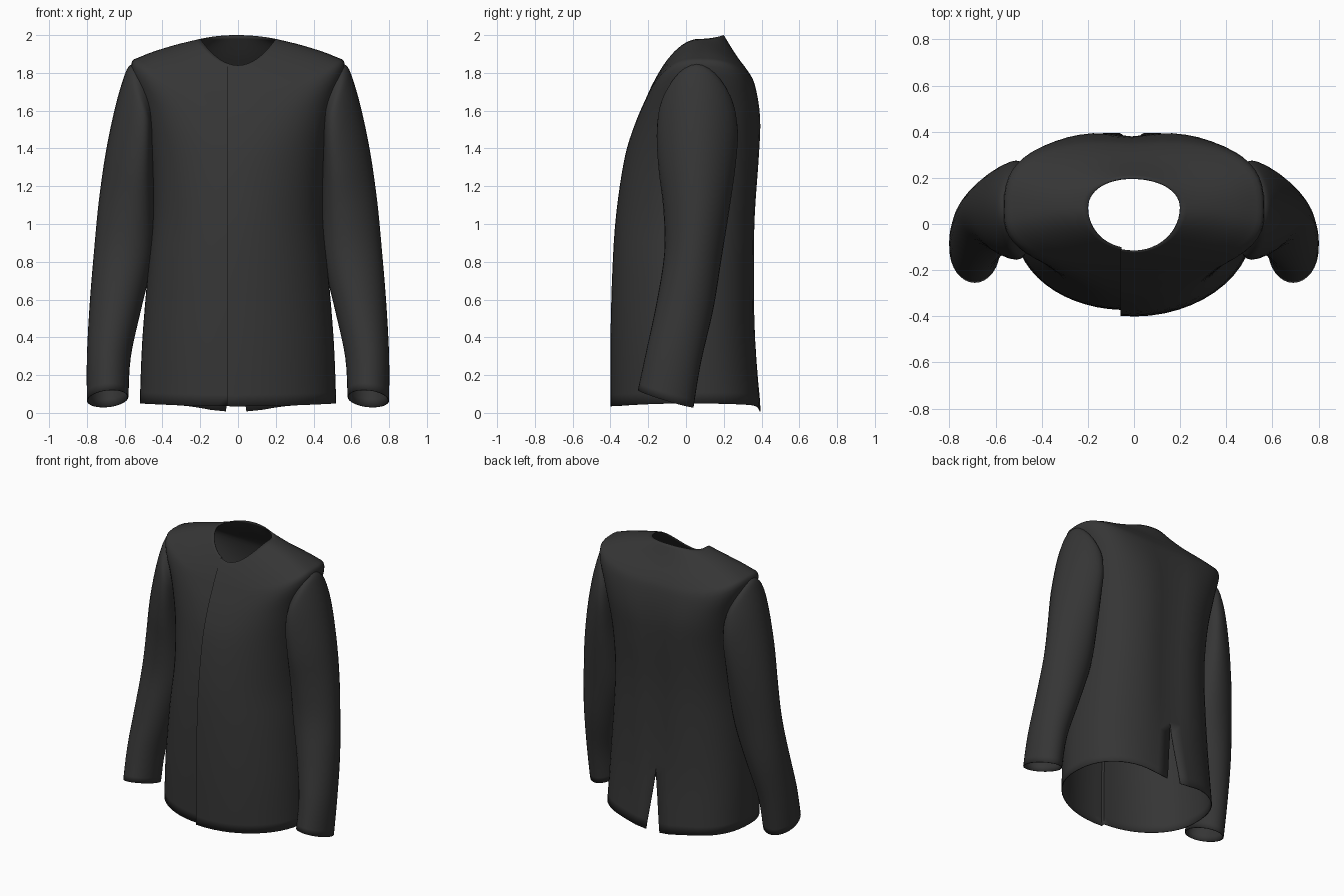
import bpy, bmesh
from math import sin, cos, pi, exp, radians, sqrt

cube = bpy.data.objects.get("Cube")
if cube:
    bpy.data.objects.remove(cube, do_unlink=True)

cloth = bpy.data.materials.new("charcoal cloth")
cloth.use_nodes = True
colour = (0.036, 0.036, 0.036, 1)
cloth.diffuse_color = colour
shader = cloth.node_tree.nodes["Principled BSDF"]
shader.inputs["Base Color"].default_value = colour
shader.inputs["Roughness"].default_value = 0.9


def smooth_rows(keys, steps=4):
    """Catmull-Rom interpolation between key sections."""
    rows = []
    for i in range(len(keys) - 1):
        a, b, c, d = (keys[min(max(j, 0), len(keys) - 1)] for j in range(i - 1, i + 3))
        for s in range(steps):
            t = s / steps
            rows.append([0.5 * (2 * q + (r - p) * t + (2 * p - 5 * q + 4 * r - u) * t * t
                         + (3 * q - p - 3 * r + u) * t ** 3) for p, q, r, u in zip(a, b, c, d)])
    rows.append(list(keys[-1]))
    return rows


def loft(name, rows, closed):
    """Skin a grid of points into a thin cloth shell."""
    bm = bmesh.new()
    grid = [[bm.verts.new(p) for p in row] for row in rows]
    n = len(grid[0])
    for lower, upper in zip(grid, grid[1:]):
        for i in range(n if closed else n - 1):
            j = (i + 1) % n
            bm.faces.new((lower[i], lower[j], upper[j], upper[i]))
    bmesh.ops.remove_doubles(bm, verts=bm.verts, dist=0.0005)
    bmesh.ops.recalc_face_normals(bm, faces=bm.faces)
    mesh = bpy.data.meshes.new(name)
    bm.to_mesh(mesh)
    bm.free()
    mesh.materials.append(cloth)
    obj = bpy.data.objects.new(name, mesh)
    bpy.context.collection.objects.link(obj)
    shell = obj.modifiers.new("cloth thickness", "SOLIDIFY")
    shell.thickness = 0.006
    shell.offset = -1
    bpy.ops.object.select_all(action="DESELECT")
    obj.select_set(True)
    bpy.context.view_layer.objects.active = obj
    bpy.ops.object.shade_smooth_by_angle(angle=radians(40))


# Torso sections: half width, side y, front y, back y,
# then z at front, side, back, then front and back squareness
TORSO = [
    (0.52, 0.00, -0.40, 0.395, 0.035, 0.05, 0.04, 2, 2.5),
    (0.507, 0.00, -0.40, 0.375, 0.38, 0.38, 0.38, 2, 2.5),
    (0.477, 0.01, -0.39, 0.37, 0.75, 0.75, 0.75, 2, 2.5),
    (0.45, 0.03, -0.37, 0.375, 1.05, 1.05, 1.05, 2, 2.6),
    (0.46, 0.04, -0.325, 0.395, 1.35, 1.35, 1.35, 2.1, 2.7),
    (0.505, 0.05, -0.27, 0.40, 1.53, 1.62, 1.56, 2.3, 2.9),
    (0.565, 0.05, -0.21, 0.37, 1.67, 1.835, 1.73, 2.5, 3),
    (0.51, 0.06, -0.18, 0.33, 1.735, 1.888, 1.81, 2.4, 2.8),
    (0.35, 0.07, -0.145, 0.262, 1.80, 1.943, 1.90, 2.1, 2.3),
    (0.20, 0.07, -0.12, 0.20, 1.84, 1.98, 2.0, 2, 2.1),
]
HALF = 28          # columns on each half of the torso
OVERLAP = 0.058    # how far the left panel wraps past the centre
VENT_TOP, VENT_GAP = 0.42, 0.06


def torso_row(w, yc, yf, yb, zf, zs, zb, pf, pb):
    points = []
    columns = [(k, -1) for k in range(HALF + 1)] + [(k, 1) for k in range(HALF, -1, -1)]
    for k, side in columns:
        s, c = max(sin(pi * k / HALF), 0), cos(pi * k / HALF)
        front = c < 0
        power = 2 / (pf if front else pb)
        x = side * w * s ** power
        centre = 1 - abs(x) / w
        if front:
            # slide the columns so the seam sits beside the centre line
            x -= OVERLAP * centre
            c = sqrt(max(0, 1 - abs(x / w) ** pf))
        y = yc + ((yf if front else yb) - yc) * abs(c) ** power
        z = zs + ((zf if front else zb) - zs) * c * c
        if front and side < 0:     # right panel tucks under the left one
            y += 0.026 * centre * min(1, (2.05 - z) / 0.7)
        elif not front:
            # centre-back hollow, dipped tails and the open vent
            y -= 0.022 * exp(-(x / 0.11) ** 2) * max(0, min(1, (z - 0.1) * 2, (1.9 - z) * 3))
            low = max(0, 1 - z / VENT_TOP)
            z -= 0.035 * low * exp(-(x / 0.17) ** 2)
            x += (side * VENT_GAP * low - 0.01) * centre
        points.append((x, y, z))
    return points


loft("jacket_body", [torso_row(*r) for r in smooth_rows(TORSO)], closed=False)

# Sleeve sections: outer x, outer z, inner x, inner z, front y, back y,
# front lift, inward skew of the front and back
SLEEVE = [
    (0.80, 0.065, 0.58, 0.085, -0.255, 0.04, 0.045, 0),
    (0.80, 0.30, 0.567, 0.30, -0.21, 0.08, 0.03, 0),
    (0.785, 0.58, 0.51, 0.56, -0.155, 0.145, 0.02, 0.05),
    (0.762, 0.86, 0.45, 0.82, -0.115, 0.19, 0.01, 0.1),
    (0.737, 1.12, 0.44, 1.05, -0.12, 0.23, 0, 0.2),
    (0.70, 1.38, 0.445, 1.24, -0.145, 0.26, 0, 0.3),
    (0.65, 1.62, 0.45, 1.40, -0.155, 0.275, 0, 0.4),
    (0.605, 1.775, 0.45, 1.50, -0.145, 0.262, 0, 0.4),
    (0.575, 1.838, 0.45, 1.54, -0.12, 0.235, 0, 0.4),
    (0.53, 1.855, 0.44, 1.56, -0.08, 0.19, 0, 0.4),
]


def sleeve_row(side, xo, zo, xi, zi, yf, yb, lift, skew, count=32):
    points = []
    for i in range(count):
        a = 2 * pi * i / count
        v = sin(a)
        u = cos(a) - skew * v * v
        points.append((side * ((xo + xi) / 2 + u * (xo - xi) / 2),
                       (yf + yb) / 2 + v * (yb - yf) / 2,
                       (zo + zi) / 2 + u * (zo - zi) / 2 - v * lift))
    return points


for label, side in (("left", 1), ("right", -1)):
    loft(label + "_sleeve", [sleeve_row(side, *r) for r in smooth_rows(SLEEVE)], closed=True)
